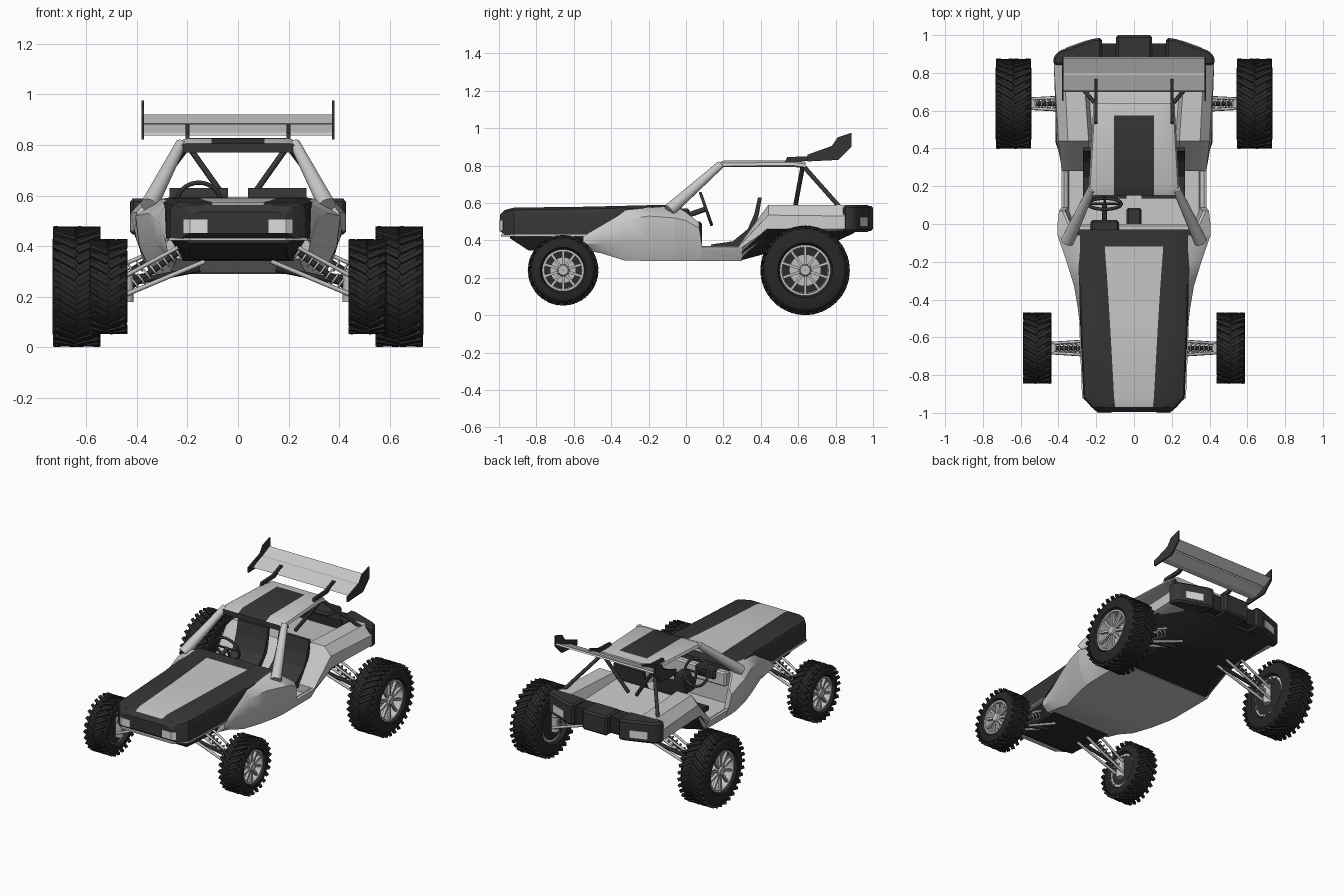
import bpy, bmesh, math
from mathutils import Vector, Matrix

if "Cube" in bpy.data.objects:
    bpy.data.objects.remove(bpy.data.objects["Cube"])


def mat(name, v):
    m = bpy.data.materials.new(name)
    m.diffuse_color = (v, v, v, 1)
    m.use_nodes = True
    m.node_tree.nodes["Principled BSDF"].inputs["Base Color"].default_value = m.diffuse_color
    return m


SILVER, DARK = mat("silver paint", .58), mat("charcoal paint", .036)
TYRE, METAL = mat("black rubber", .02), mat("bright metal", .52)
LAMP, UNDER = mat("lamp white", .72), mat("underbody black", .024)


def finish(name, bm, mats, smooth=0, rule=None):
    bmesh.ops.recalc_face_normals(bm, faces=bm.faces)
    bm.normal_update()
    if rule:
        for f in bm.faces:
            f.material_index = int(rule(f.calc_center_median(), f.normal))
    me = bpy.data.meshes.new(name)
    bm.to_mesh(me)
    bm.free()
    ob = bpy.data.objects.new(name, me)
    bpy.context.collection.objects.link(ob)
    for m in mats:
        me.materials.append(m)
    if smooth:
        bpy.ops.object.select_all(action='DESELECT')
        ob.select_set(True)
        bpy.context.view_layer.objects.active = ob
        bpy.ops.object.shade_smooth_by_angle(angle=math.radians(smooth))
    return ob


def loft(name, sections, mats, rule=None, smooth=25):
    """Skin (y, half outline) sections, mirrored in x; outlines run from top centre to bottom centre."""
    bm, rings = bmesh.new(), []
    for y, half in sections:
        ring = half + [(-x, z) for x, z in reversed(half) if x > 0]
        rings.append([bm.verts.new((x, y, z)) for x, z in ring])
    n = len(rings[0])
    for a, b in zip(rings, rings[1:]):
        for i in range(n):
            bm.faces.new((a[i], a[(i + 1) % n], b[(i + 1) % n], b[i]))
    bm.faces.new(rings[0])
    bm.faces.new(rings[-1])
    return finish(name, bm, mats, smooth, rule)


def prism(name, pts, axis, a, b, m, bevel=0):
    """Extrude an outline along x (points are y,z) or z (points are x,y)."""
    bm = bmesh.new()
    put = (lambda p, t: (t, p[0], p[1])) if axis == 'x' else (lambda p, t: (p[0], p[1], t))
    f = bm.faces.new([bm.verts.new(put(p, a)) for p in pts])
    g = bmesh.ops.extrude_face_region(bm, geom=[f])
    d = Vector(put((0, 0), b - a))
    bmesh.ops.translate(bm, vec=d, verts=[v for v in g['geom'] if isinstance(v, bmesh.types.BMVert)])
    if bevel:
        bmesh.ops.bevel(bm, geom=bm.edges[:], offset=bevel, segments=1, affect='EDGES')
    return finish(name, bm, [m])


def box(name, lo, hi, m, bevel=0):
    return prism(name, [(lo[0], lo[1]), (hi[0], lo[1]), (hi[0], hi[1]), (lo[0], hi[1])], 'z', lo[2], hi[2], m, bevel)


def bar(name, p, q, r, m, r2=None, n=10):
    p, q = Vector(p), Vector(q)
    bm = bmesh.new()
    M = Matrix.Translation((p + q) / 2) @ (q - p).to_track_quat('Z', 'Y').to_matrix().to_4x4()
    bmesh.ops.create_cone(bm, cap_ends=True, segments=n, radius1=r, radius2=r2 or r, depth=(q - p).length, matrix=M)
    return finish(name, bm, [m], 40)


def ring(name, c, direction, R, r, m, n=24):
    bpy.ops.mesh.primitive_torus_add(major_radius=R, minor_radius=r, major_segments=n, minor_segments=6, location=c)
    ob = bpy.context.object
    ob.name = name
    ob.rotation_euler = Vector(direction).to_track_quat('Z', 'Y').to_euler()
    ob.data.materials.append(m)
    bpy.ops.object.shade_smooth()


def lathe(bm, c, s, prof, n=48):
    """Closed (x, radius) outline spun about the x axis through c."""
    rows = [[bm.verts.new((c[0] + s * x, c[1] + r * math.cos(t), c[2] + r * math.sin(t))) for x, r in prof]
            for t in (2 * math.pi * k / n for k in range(n))]
    for k in range(n):
        a, b = rows[k], rows[(k + 1) % n]
        for i in range(len(prof)):
            j = (i + 1) % len(prof)
            bm.faces.new((a[i], a[j], b[j], b[i]))


def wheel(tag, s, x, y, R, w, rr, n):
    c, h = (s * x, y, .24), w / 2
    # tyre with chevron tread
    bm, R0 = bmesh.new(), R - .008
    half = [(h - .025, rr), (h, rr + .015), (h, R0 - .045), (h - .008, R0 - .02), (h - .03, R0)]
    lathe(bm, c, s, half + [(-a, b) for a, b in reversed(half)])
    for k in range(n):
        for e in (-1, 1):
            M = (Matrix.Translation(c) @ Matrix.Rotation(2 * math.pi * (k + .25 * e) / n, 4, 'X')
                 @ Matrix.Translation((e * w * .24, 0, R0)) @ Matrix.Rotation(e * .55, 4, 'Z')
                 @ Matrix.Diagonal((w * .52, .02, .016, 1)))
            bmesh.ops.create_cube(bm, size=1, matrix=M)
    finish(tag + "_tyre", bm, [TYRE], 30)
    # rim, hub and spokes
    bm = bmesh.new()
    lathe(bm, c, s, [(h - .012, rr + .004), (h - .012, rr - .008), (-h + .02, rr - .012), (-h + .02, rr + .004)])
    lathe(bm, c, s, [(h - .01, .001), (h - .01, .026), (h - .03, .036), (-.02, .036), (-.02, .001)], 20)
    for k in range(10):
        M = (Matrix.Translation(c) @ Matrix.Rotation(math.pi * k / 5, 4, 'X')
             @ Matrix.Translation((s * (h - .03), 0, rr * .55)) @ Matrix.Diagonal((.02, .014, rr * .9, 1)))
        bmesh.ops.create_cube(bm, size=1, matrix=M)
    finish(tag + "_rim", bm, [METAL], 30)
    # dark inner dish and brake disc
    bar(tag + "_inner_dish", (s * (x - h + .02), y, .24), (s * (x - h + .03), y, .24), rr, UNDER, n=32)
    bar(tag + "_brake_disc", (s * (x - .01), y, .24), (s * x, y, .24), rr * .65, METAL, n=24)


def suspension(tag, s, y, xi, xo):
    for e in (-1, 1):
        bar(tag + "_lower_arm", (s * (xi - .07), y + e * .045, .34), (s * xo, y + e * .025, .21), .009, METAL)
        bar(tag + "_upper_arm", (s * xi, y + e * .04, .415), (s * xo, y + e * .025, .285), .008, METAL)
    bar(tag + "_upright", (s * xo, y, .18), (s * xo, y, .31), .028, METAL)
    bar(tag + "_axle", (s * (xi - .05), y, .31), (s * (xo + .06), y, .24), .012, UNDER)
    a, b = Vector((s * (xi - .01), y, .41)), Vector((s * (xo - .01), y, .235))
    bar(tag + "_shock", a, b, .012, UNDER)
    for k in range(9):
        ring(tag + "_spring_coil", a.lerp(b, .1 + k * .1), b - a, .022, .005, METAL, 14)


for s, side in ((-1, "left"), (1, "right")):
    wheel("front_" + side, s, .512, -.657, .187, .152, .108, 26)
    wheel("rear_" + side, s, .638, .637, .237, .192, .132, 32)
    suspension("front_" + side, s, -.657, .2, .44)
    suspension("rear_" + side, s, .637, .25, .55)

# hood with centre stripe
def hood(y, st, x, t, b):
    return y, [(0, t), (st, t), (x - .04, t), (x - .008, t - .012), (x, t - .035 if b < .5 else t - .015), (x, b), (0, b)]
loft("hood", [hood(-.995, .1, .19, .535, .45), hood(-.97, .1, .225, .562, .43), hood(-.92, .105, .268, .575, .43),
              hood(-.53, .127, .285, .58, .432), hood(-.32, .14, .29, .585, .555), hood(-.12, .155, .3, .59, .56),
              hood(-.03, .155, .315, .592, .565)], [DARK, SILVER],
     lambda c, n: n.z > .5 and abs(c.x) < .08 and -.98 < c.y < -.12)
prism("front_lip", [(-.19, -.99), (.19, -.99), (.275, -.92), (.29, -.53), (-.29, -.53), (-.275, -.92)], 'z', .422, .432, SILVER)

# front underbody
def pan(y, xt, t, xb, b):
    return y, [(0, t), (xt, t), (xb, b), (0, b)]
loft("front_underbody", [pan(-.94, .22, .425, .19, .41), pan(-.84, .25, .425, .2, .345), pan(-.45, .27, .425, .22, .34)], [UNDER])

# main body: cowl, open tub, rear deck with fenders
loft("front_body", [(y, [(0, p[0][1])] + p + [(0, p[-1][1])]) for y, p in (
    (-.55, [(.27, .43), (.285, .41), (.28, .38), (.24, .35)]),
    (-.45, [(.28, .48), (.297, .45), (.295, .38), (.25, .33)]),
    (-.33, [(.285, .565), (.317, .51), (.315, .4), (.27, .293)]),
    (-.2, [(.295, .575), (.357, .53), (.355, .4), (.31, .29)]),
    (-.06, [(.31, .585), (.405, .52), (.39, .4), (.34, .29)]))], [SILVER], smooth=40)
sill = [(.345, .32), (.35, .36), (.37, .37), (.383, .365), (.378, .35), (.345, .29)]
loft("cabin_tub", [(y, [(0, .32)] + p + [(0, .29)]) for y, p in (
    (-.06, [(.3, .32), (.29, .58), (.31, .585), (.405, .52), (.39, .4), (.34, .29)]),
    (0, [(.32, .32), (.335, .545), (.35, .55), (.405, .505), (.392, .4), (.345, .29)]),
    (.07, [(.345, .32), (.365, .49), (.38, .495), (.397, .465), (.387, .39), (.345, .29)]),
    (.087, sill), (.3, sill))], [SILVER])
loft("rear_body", [
    (.28, [(0, .36), (.22, .36), (.24, .37), (.35, .37), (.383, .365), (.378, .35), (.345, .29), (0, .29)]),
    (.44, [(0, .55), (.22, .55), (.24, .59), (.35, .59), (.4, .535), (.41, .46), (.37, .44), (0, .44)]),
    (.86, [(0, .51), (.25, .51), (.27, .59), (.37, .59), (.425, .53), (.425, .46), (.38, .45), (0, .45)])], [SILVER])
loft("rear_underbody", [pan(.3, .37, .34, .33, .295), pan(.43, .415, .46, .25, .33),
                        pan(.7, .415, .465, .23, .345), pan(.9, .41, .47, .23, .44)], [UNDER])

# roof with stripe, pillars and rear struts
def roof(y, w, t):
    return y, [(0, t), (.105, t), (w - .035, t), (w - .008, t - .012), (w, t - .028), (w - .03, t - .035), (0, t - .035)]
loft("roof", [roof(.15, .245, .805), roof(.2, .24, .826), roof(.575, .218, .828), roof(.64, .215, .82)], [SILVER, DARK],
     lambda c, n: (n.z > .5 or n.y < -.8) and abs(c.x) < .1 and c.y < .57)
for s in (-1, 1):
    bar("windscreen_pillar", (s * .352, -.09, .56), (s * .225, .185, .805), .036, SILVER, .022)
    bar("rear_strut", (s * .195, .625, .8), (s * .36, .82, .58), .012, DARK)
    bar("inner_strut", (s * .2, .625, .8), (s * .03, .58, .56), .012, DARK)
    # seats
    prism("seat", [(.135, .35), (.135, .378), (.25, .395), (.33, .46), (.365, .54), (.385, .63), (.405, .63),
                   (.39, .54), (.365, .45), (.33, .35)], 'x', s * .04, s * .27, DARK)
    # headlights and tail lights
    prism("headlight", [(s * .12, -1), (s * .19, -1), (s * .215, -.982), (s * .21, -.97), (s * .12, -.99)],
          'z', .452, .505, LAMP)
    prism("rear_bumper_side", [(s * x, y) for x, y in ((.17, .85), (.17, .985), (.215, .982), (.4, .915), (.428, .88), (.425, .84))],
          'z', .445, .588, DARK, .012)
    prism("tail_light", [(s * x, y) for x, y in ((.25, .973), (.25, .962), (.36, .922), (.36, .934))], 'z', .475, .525, LAMP)
    # rear wing ends and mounts
    prism("wing_end_plate", [(.65, .822), (.65, .858), (.78, .905), (.81, .95), (.885, .975), (.885, .9), (.815, .83)],
          'x', s * .372, s * .382, DARK)
    prism("wing_mount", [(.53, .82), (.54, .845), (.66, .85), (.75, .885), (.77, .87), (.68, .825)], 'x', s * .192, s * .208, DARK)
bar("strut_crossbar", (-.15, .62, .79), (.15, .62, .79), .01, DARK)
prism("wing_main", [(.7, .838), (.71, .85), (.79, .882), (.81, .882), (.81, .87), (.74, .84)], 'x', -.372, .372, SILVER)
prism("wing_flap", [(.8, .885), (.875, .92), (.885, .912), (.82, .875)], 'x', -.372, .372, SILVER)
box("rear_bumper_centre", (-.095, .85, .45), (.095, 1, .585), DARK, .012)
box("rear_bumper_core", (-.2, .84, .46), (.2, .955, .57), UNDER)

# dashboard and steering wheel
box("instrument_panel", (-.23, -.06, .5), (-.08, .02, .57), DARK, .01)
box("centre_console", (-.04, -.05, .36), (.04, .085, .5), DARK, .01)
box("dashboard", (-.3, -.07, .46), (.3, .0, .56), SILVER, .01)
C, axis = Vector((-.155, .107, .568)), (0, .943, .33)
ring("steering_wheel", C, axis, .088, .009, DARK, 32)
for a in (0, math.pi, 1.5 * math.pi):
    bar("steering_spoke", C, C + .088 * Vector((math.cos(a), -.33 * math.sin(a), .943 * math.sin(a))), .008, DARK, n=6)
bar("steering_column", C, (-.155, -.02, .524), .014, DARK)
